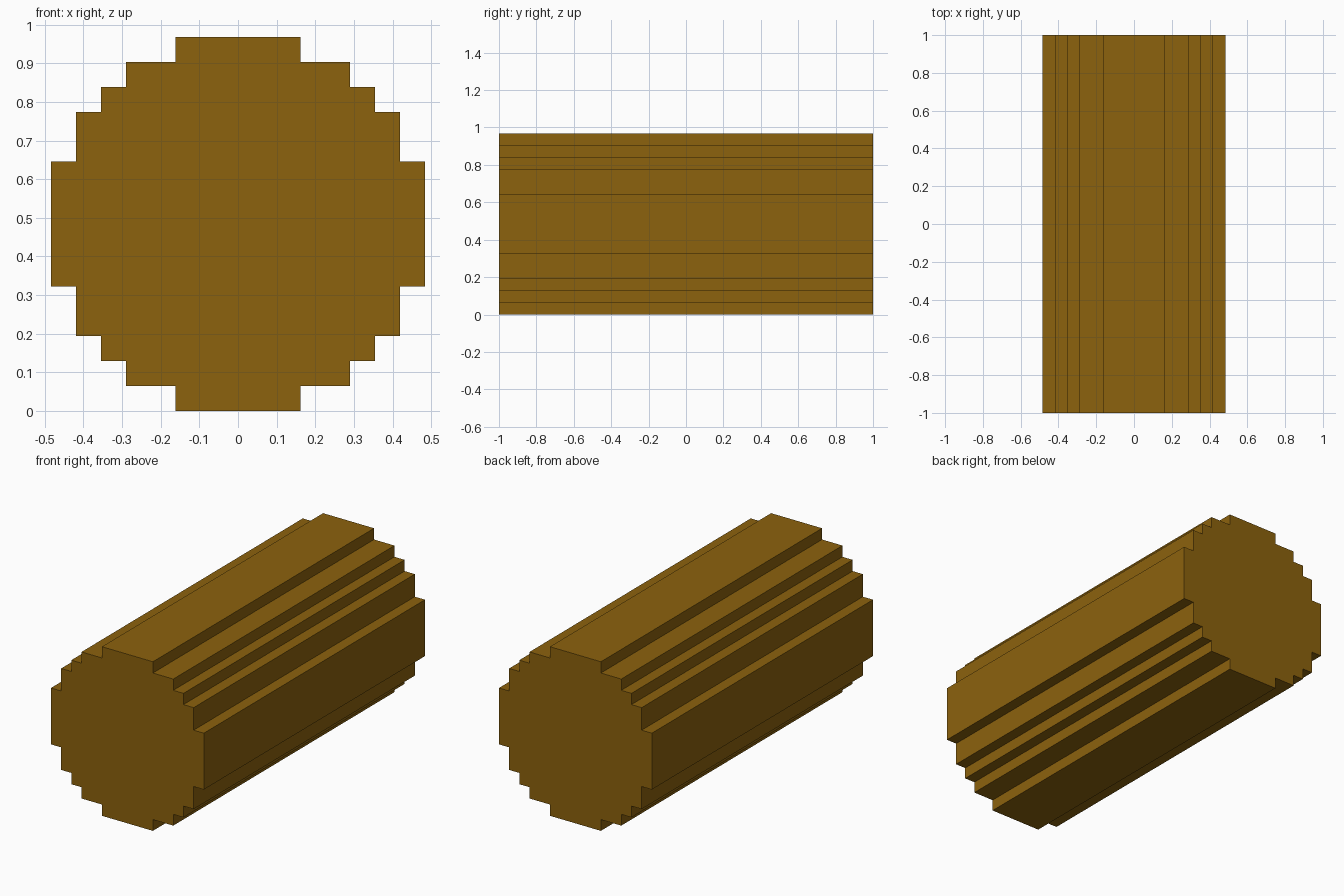
import bpy
import bmesh

if "Cube" in bpy.data.objects:
    bpy.data.objects.remove(bpy.data.objects["Cube"])

U = 2.0 / 31  # one block of the stepped grid

brown = bpy.data.materials.new("bark_brown")
brown.diffuse_color = (0.262, 0.122, 0.004, 1.0)
brown.use_nodes = True
brown.node_tree.nodes["Principled BSDF"].inputs["Base Color"].default_value = brown.diffuse_color

# Upper right quarter of the stepped round: (half width, top height) from the centre
steps = [(7.5, 2.5), (6.5, 4.5), (5.5, 5.5), (4.5, 6.5), (2.5, 7.5)]
quarter = []
low = None
for w, h in steps:
    if low is not None:
        quarter.append((w, low))
    quarter.append((w, h))
    low = h

# Mirror the quarter into the full outline
right_side = [(x, -z) for x, z in reversed(quarter)] + quarter
outline = right_side + [(-x, z) for x, z in reversed(right_side)]

# Extrude the outline along y to make the log
bm = bmesh.new()
front = bm.faces.new([bm.verts.new((x * U, -1.0, (z + 7.5) * U)) for x, z in outline])
ext = bmesh.ops.extrude_face_region(bm, geom=[front], use_keep_orig=True)
moved = [g for g in ext["geom"] if isinstance(g, bmesh.types.BMVert)]
bmesh.ops.translate(bm, verts=moved, vec=(0, 2.0, 0))
bmesh.ops.recalc_face_normals(bm, faces=bm.faces)

mesh = bpy.data.meshes.new("log")
bm.to_mesh(mesh)
bm.free()
mesh.materials.append(brown)
log = bpy.data.objects.new("log", mesh)
bpy.context.collection.objects.link(log)
